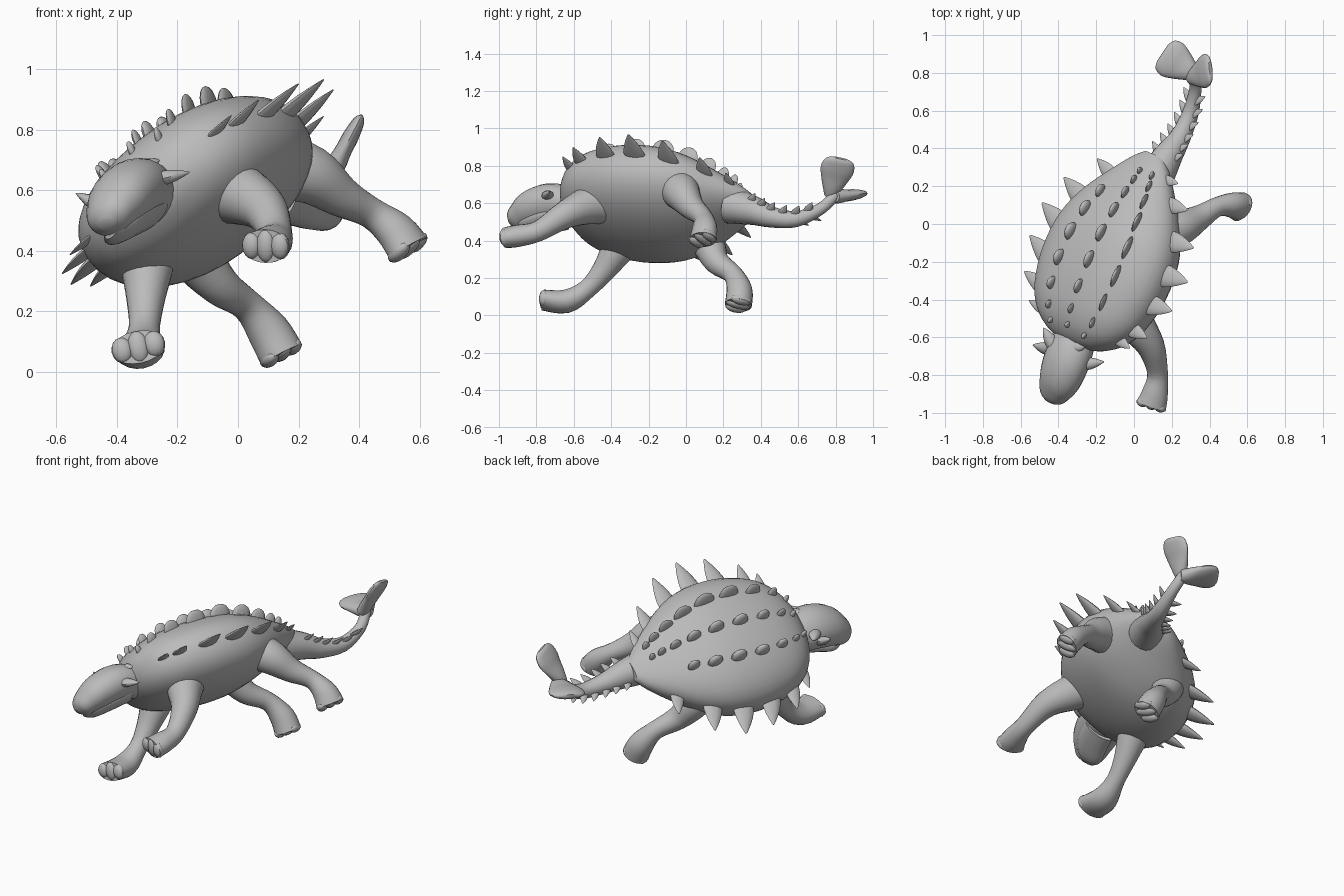
import bpy, bmesh, math
from mathutils import Vector, Matrix
from mathutils.bvhtree import BVHTree

if "Cube" in bpy.data.objects:
    bpy.data.objects.remove(bpy.data.objects["Cube"])

hide = bpy.data.materials.new("hide_grey")
hide.diffuse_color = (0.5, 0.5, 0.5, 1)
hide.use_nodes = True
hide.node_tree.nodes["Principled BSDF"].inputs["Base Color"].default_value = hide.diffuse_color


def finish(bm, name, angle=45):
    bmesh.ops.recalc_face_normals(bm, faces=bm.faces)
    me = bpy.data.meshes.new(name)
    bm.to_mesh(me)
    bm.free()
    ob = bpy.data.objects.new(name, me)
    bpy.context.collection.objects.link(ob)
    me.materials.append(hide)
    bpy.ops.object.select_all(action='DESELECT')
    ob.select_set(True)
    bpy.context.view_layer.objects.active = ob
    bpy.ops.object.shade_smooth_by_angle(angle=math.radians(angle))
    return ob


def smooth_rows(rows, steps):
    """Catmull-Rom through rows of numbers."""
    r = [rows[0]] + list(rows) + [rows[-1]]
    out = []
    for i in range(1, len(r) - 2):
        for k in range(steps):
            t = k / steps
            out.append([0.5 * (2*b + (c-a)*t + (2*a-5*b+4*c-d)*t*t + (3*b-a-3*c+d)*t**3)
                        for a, b, c, d in zip(*r[i-1:i+3])])
    return out + [list(rows[-1])]


def loft(bm, rows, ref, steps=4, sides=20, up_k=1.0, down_k=None, power=1.0):
    """Tube from rows (x, y, z, half width[, height factor]); ref is the width direction."""
    down_k = up_k if down_k is None else down_k
    rows = smooth_rows(rows, steps)
    pts = [Vector(r[:3]) for r in rows]
    rings = []
    for i, r in enumerate(rows):
        tan = (pts[min(i+1, len(pts)-1)] - pts[max(i-1, 0)]).normalized()
        side = Vector(ref)
        side = (side - tan * side.dot(tan)).normalized()
        up = side.cross(tan)
        h = r[3] * (r[4] if len(r) > 4 else 1)
        ring = []
        for k in range(sides):
            a = 2 * math.pi * k / sides
            u, v = (math.copysign(abs(f) ** power, f) for f in (math.cos(a), math.sin(a)))
            ring.append(bm.verts.new(pts[i] + side * r[3] * u + up * v * h * (up_k if v > 0 else down_k)))
        rings.append(ring)
    for a, b in zip(rings, rings[1:]):
        for k in range(sides):
            bm.faces.new((a[k], a[(k+1) % sides], b[(k+1) % sides], b[k]))
    bm.faces.new(rings[0])
    bm.faces.new(rings[-1])


def spike(bm, base, tip, w, flat, ref):
    """Flattened blunt thorn with a sunk root."""
    b, e = Vector(base), Vector(tip)
    loft(bm, [(*b.lerp(e, f), w * (1 - max(f, 0)**1.7 * .92)) for f in (-.25, .2, .6, .9, 1)],
         ref, steps=2, sides=10, up_k=flat)


def blob(bm, center, x, y, z):
    """Ellipsoid with the given half axes."""
    m = Matrix((x, y, z)).transposed().to_4x4()
    m.translation = center
    bmesh.ops.create_uvsphere(bm, u_segments=12, v_segments=8, radius=1, matrix=m)


# Body frame: spine direction, rolled side direction, up direction
B = Vector((.394, .919, 0))
roll = math.radians(38)
S = Vector((.919, -.394, 0)) * math.cos(roll) + Vector((0, 0, math.sin(roll)))
U = S.cross(B)
O = Vector((-.1, -.12, .6))

# Armoured body: distance along spine, half width
profile = [(-.56, .10), (-.53, .19), (-.46, .29), (-.34, .365), (-.15, .405),
           (.05, .39), (.22, .32), (.38, .205), (.48, .12), (.53, .06)]


def half_width(t):
    for (t0, a0), (t1, a1) in zip(profile, profile[1:]):
        if t <= t1:
            return a0 + (a1 - a0) * (t - t0) / (t1 - t0)
    return profile[-1][1]


bm = bmesh.new()
loft(bm, [(*(O + B * t), a, 1 - .3 * max(0, t - .1)) for t, a in profile], S,
     sides=40, up_k=.53, down_k=.575, power=.9)
bmesh.ops.recalc_face_normals(bm, faces=bm.faces)
surface = BVHTree.FromBMesh(bm)
finish(bm, "body")

# Back scutes: rows along the spine, shrinking toward both ends
bm = bmesh.new()
for across, t, big, gap, thin in ((-.4, .24, .05, 3, .5), (.1, .42, .052, 3, .42), (.56, .42, .066, 2.45, .24)):
    while t > -.5:
        length = max(.018, big * (1 - ((t + .02) / .55) ** 2))
        p, n, _, _ = surface.ray_cast(O + B * t + S * across * half_width(t) + U, -U)
        up = (n + Vector((0, 0, .7))).normalized()
        along = (B - up * B.dot(up)).normalized()
        blob(bm, p, along * length, up.cross(along) * max(.012, length * thin), up * (.026 + length * .55))
        t -= gap * length
finish(bm, "back_scutes")

# Large spikes along both shell edges
bm = bmesh.new()
for sign, lean, places in ((1, .1, (-.446, -.366, -.21, -.04, .14, .315, .43)),
                           (-1, .4, (-.45, -.34, -.187, -.008, .168, .347))):
    for t in places:
        base = O + B * t + S * sign * half_width(t) * .95 + U * .015
        size = .185 - .5 * (t + .02) ** 2
        aim = (S * sign + B * (lean + 1.2 * min(0, t + .2)) + U * .06).normalized()
        spike(bm, base, base + aim * size, size * .34, .36, B)
finish(bm, "edge_spikes")

# Tail with rows of small side spikes
tail = [(.11, .24, .59, .10), (.18, .36, .56, .078), (.245, .46, .525, .056),
        (.30, .59, .515, .043), (.325, .72, .57, .032), (.31, .80, .645, .03)]
bm = bmesh.new()
loft(bm, tail, S)
finish(bm, "tail")
bm = bmesh.new()
for x, y, z, r in smooth_rows(tail, 2)[2:8]:
    for sign in (1, -1):
        root = Vector((x, y, z)) + (S * sign + U * .3) * r * .75
        spike(bm, root, root + (S * sign * .8 + U * .2 + B * .6) * .065, .024, .45, B)
finish(bm, "tail_spikes")

# Two flat lobes of the tail club
bm = bmesh.new()
for start, tip, ref, size in (((.325, .79, .635), (.15, .905, .645), (.4, .9, .1), 1.15),
                              ((.30, .77, .64), (.405, .825, .84), (0, 1, 0), 1)):
    a, b = Vector(start), Vector(tip)
    loft(bm, [(*a.lerp(b, f), w * size, k) for f, w, k in
              ((0, .032, .9), (.4, .07, .42), (.7, .09, .3), (.92, .078, .26), (1, .045, .2))], ref)
finish(bm, "tail_club")

# Head, jaw and horns
bm = bmesh.new()
loft(bm, [(-.29, -.54, .56, .11), (-.345, -.69, .59, .132), (-.385, -.80, .57, .125),
          (-.415, -.87, .53, .10), (-.43, -.915, .50, .07), (-.435, -.935, .485, .025)], S, sides=24, up_k=.8)
finish(bm, "head")
bm = bmesh.new()
loft(bm, [(-.30, -.66, .52, .09), (-.34, -.76, .50, .09), (-.39, -.85, .47, .075), (-.42, -.895, .46, .03)],
     S, up_k=.48)
finish(bm, "jaw")
bm = bmesh.new()
for base, tip in (((-.25, -.74, .64), (-.16, -.73, .66)), ((-.30, -.65, .68), (-.26, -.65, .70)),
                  ((-.46, -.66, .55), (-.535, -.64, .59)), ((-.44, -.62, .60), (-.48, -.55, .60))):
    spike(bm, base, tip, .034, .75, (.3, 1, .1))
finish(bm, "head_horns")


def leg(name, path, ref, thick):
    """Limb along a path of (x, y, z, radius), ending in a blunt foot with three toes."""
    bm = bmesh.new()
    last = len(path) - 1
    loft(bm, [(*p, thick if i == last else (1 + thick) / 2 if i == last - 1 else 1)
              for i, p in enumerate(path)], ref)
    end, r = Vector(path[-1][:3]), path[-1][3]
    tan = (end - Vector(path[-2][:3])).normalized()
    side = Vector(ref)
    side = (side - tan * side.dot(tan)).normalized()
    for k in (-1, 0, 1):
        blob(bm, end + side * r * .6 * k - tan * .008,
             side * r * .4, tan * .026, side.cross(tan) * r * thick * (1 - .2 * abs(k)))
    finish(bm, name)


leg("front_right_leg", [(-.05, -.42, .60, .11), (.01, -.53, .585, .10), (.09, -.65, .535, .074),
                        (.125, -.79, .45, .055), (.11, -.90, .425, .07), (.09, -.965, .415, .082)], (1, -.2, 0), .68)
leg("front_left_leg", [(-.30, -.28, .46, .098), (-.30, -.36, .36, .09), (-.305, -.44, .24, .064),
                       (-.31, -.53, .14, .052), (-.32, -.64, .075, .078), (-.33, -.765, .082, .09)], (1, 0, .2), .6)
leg("hind_right_leg", [(.13, -.04, .68, .11), (.24, -.02, .65, .097), (.34, .03, .58, .069),
                       (.44, .09, .525, .052), (.52, .10, .465, .07), (.565, .09, .405, .08)], (.5, .7, .4), .8)
leg("hind_left_leg", [(-.20, .06, .48, .10), (-.14, .12, .38, .089), (-.06, .165, .285, .067),
                      (.03, .25, .22, .053), (.10, .285, .135, .071), (.145, .28, .055, .076)], (.7, .3, .45), .95)
